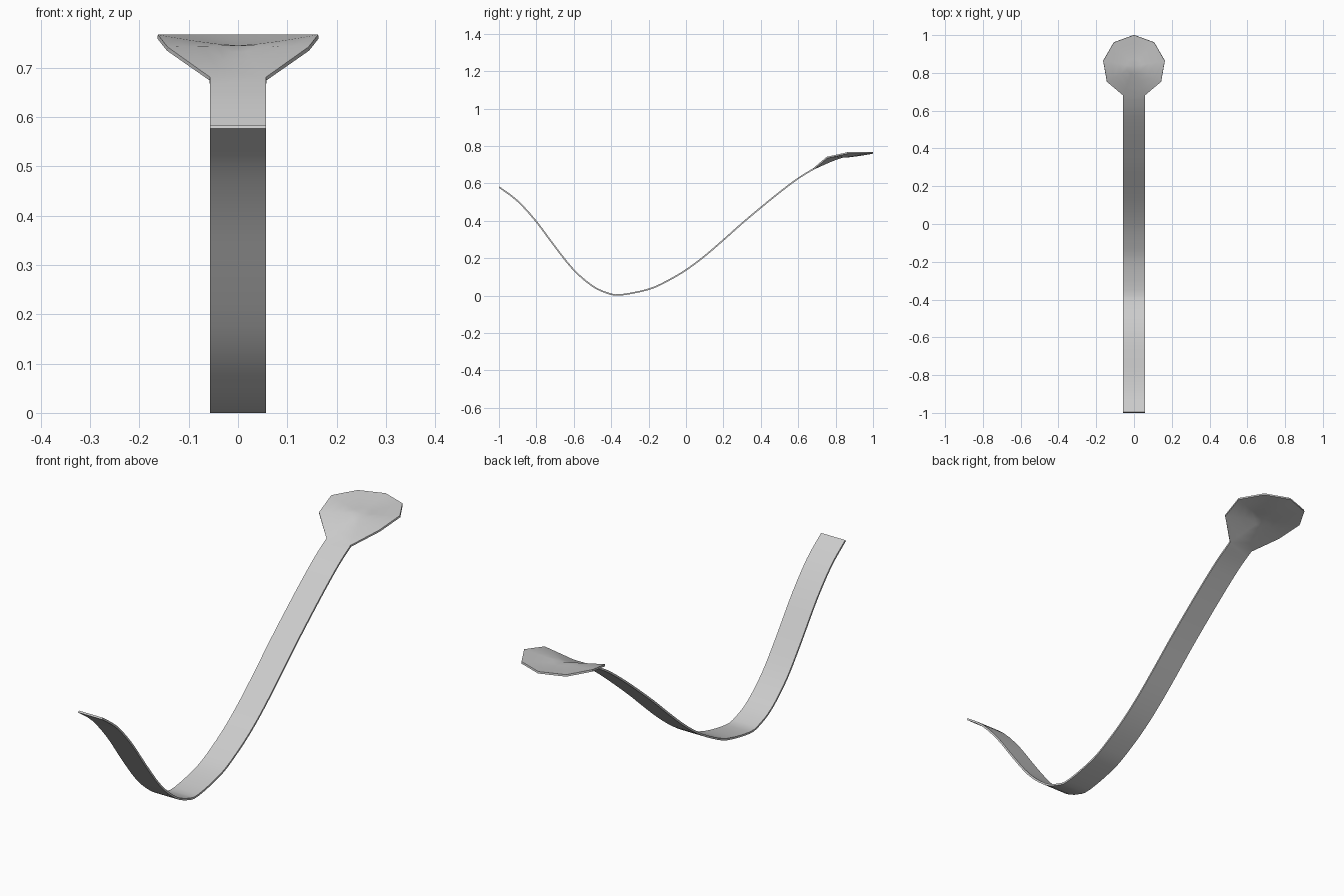
import bpy, bmesh
from math import sin, cos, radians
from mathutils import Vector

if "Cube" in bpy.data.objects:
    bpy.data.objects.remove(bpy.data.objects["Cube"])

HALF_W = 0.057
RADIUS, CENTRE_Y, CENTRE_Z = 0.165, 0.835, 0.745

# Side profile (y, z) of the handle's upper face
path = [(-0.996, 0.583), (-0.9, 0.511), (-0.8, 0.402), (-0.7, 0.268), (-0.6, 0.143),
        (-0.5, 0.056), (-0.42, 0.018), (-0.35, 0.008), (-0.2, 0.038), (-0.1, 0.083),
        (0, 0.142), (0.1, 0.217), (0.2, 0.303), (0.3, 0.392), (0.4, 0.476),
        (0.5, 0.557), (0.6, 0.632), (0.68, 0.681)]


def smooth_path(pts, steps):
    """Catmull-Rom curve through the points."""
    p = [Vector(q) for q in pts]
    p = [2 * p[0] - p[1]] + p + [2 * p[-1] - p[-2]]
    out = []
    for a, b, c, d in zip(p, p[1:], p[2:], p[3:]):
        for i in range(steps):
            t = i / steps
            out.append(0.5 * (2 * b + (c - a) * t + (2 * a - 5 * b + 4 * c - d) * t**2
                              + (3 * b - a - 3 * c + d) * t**3))
    return out + [p[-2]]


bm = bmesh.new()

# Handle ribbon
rows = [[bm.verts.new((s * HALF_W, q.x, q.y)) for s in (-1, 1)] for q in smooth_path(path, 3)]
for a, b in zip(rows, rows[1:]):
    bm.faces.new((a[0], a[1], b[1], b[0]))

# Shallow nine-sided bowl, starting at the right neck corner and ending at the left one
rim_z = [0.681, 0.742, 0.767, 0.767, 0.767, 0.767, 0.767, 0.742, 0.681]


def ring(f):
    verts = []
    for k, z in enumerate(rim_z):
        a = radians(-70 + 40 * k)
        power = 1.15 if z < CENTRE_Z else 1.4
        verts.append(bm.verts.new((f * RADIUS * cos(a), CENTRE_Y + f * RADIUS * sin(a),
                                   CENTRE_Z + (z - CENTRE_Z) * f**power)))
    return verts


rings = [ring(f) for f in (0.25, 0.5, 0.75)]
outer = ring(1.0)
bm.verts.remove(outer[0])
bm.verts.remove(outer[-1])
outer[0], outer[-1] = rows[-1][1], rows[-1][0]
rings.append(outer)
centre = bm.verts.new((0, CENTRE_Y, CENTRE_Z))
for k in range(9):
    n = (k + 1) % 9
    bm.faces.new((centre, rings[0][k], rings[0][n]))
    for a, b in zip(rings, rings[1:]):
        bm.faces.new((a[k], b[k], b[n], a[n]))

mesh = bpy.data.meshes.new("spoon")
bm.to_mesh(mesh)
bm.free()
spoon = bpy.data.objects.new("curved_spoon", mesh)
bpy.context.collection.objects.link(spoon)

# Sheet thickness, downwards from the upper face
bpy.context.view_layer.objects.active = spoon
spoon.select_set(True)
mod = spoon.modifiers.new("thickness", 'SOLIDIFY')
mod.thickness = 0.008
mod.offset = -1
bpy.ops.object.modifier_apply(modifier=mod.name)
bpy.ops.object.shade_smooth_by_angle(angle=radians(40))
